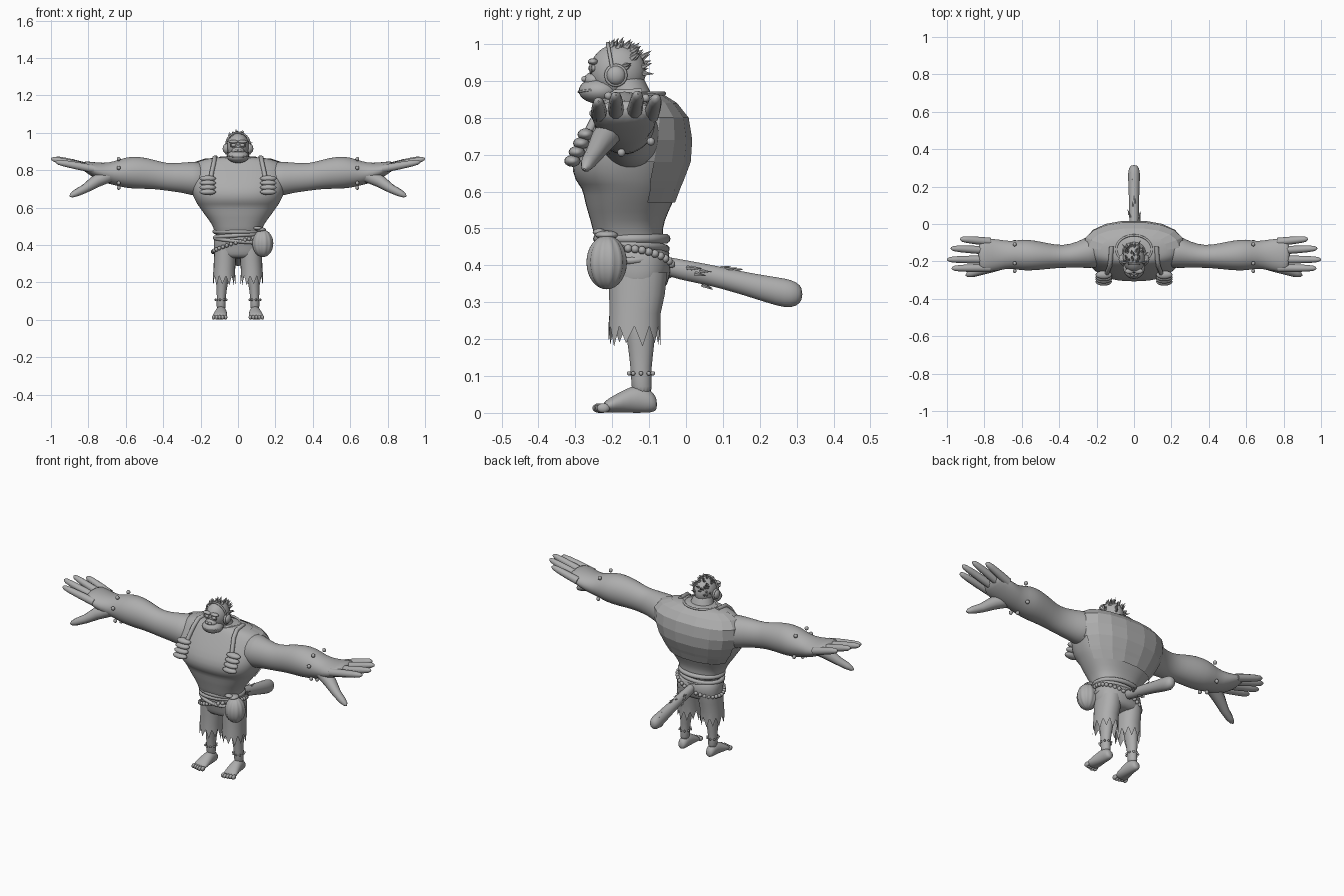
import bpy, bmesh, math, random
from mathutils import Vector, Matrix

random.seed(4)
cube = bpy.data.objects.get("Cube")
if cube:
    bpy.data.objects.remove(cube)

grey = bpy.data.materials.new("plain_grey")
grey.use_nodes = True
COLOUR = (0.42, 0.42, 0.42, 1)
grey.diffuse_color = COLOUR
grey.node_tree.nodes["Principled BSDF"].inputs["Base Color"].default_value = COLOUR


def place(name, data, mirror=False, subsurf=0):
    ob = bpy.data.objects.new(name, data)
    bpy.context.collection.objects.link(ob)
    data.materials.append(grey)
    if mirror:
        ob.modifiers.new("mirror", "MIRROR")
    if subsurf:
        ob.modifiers.new("subdivide", "SUBSURF").levels = subsurf
        ob.modifiers["subdivide"].render_levels = subsurf
    return ob


def finish(name, bm, mirror=False, subsurf=0, smooth=True):
    bmesh.ops.recalc_face_normals(bm, faces=bm.faces)
    for f in bm.faces:
        f.smooth = smooth
    me = bpy.data.meshes.new(name)
    bm.to_mesh(me)
    bm.free()
    return place(name, me, mirror, subsurf)


def loft(axis, rings, segs=20, power=2.0, caps=True, zigzag=0.0):
    """Skin superellipse rings (x, y, z, radius_a, radius_b) lying across an axis."""
    a, b = {"X": ((0, 1, 0), (0, 0, 1)), "Y": ((1, 0, 0), (0, 0, 1)),
            "Z": ((1, 0, 0), (0, 1, 0))}[axis]
    bm, loops = bmesh.new(), []
    for n, (x, y, z, ra, rb) in enumerate(rings):
        loop = []
        for i in range(segs):
            t = math.tau * i / segs
            c, s = math.cos(t), math.sin(t)
            u = math.copysign(abs(c) ** (2 / power), c) * ra
            v = math.copysign(abs(s) ** (2 / power), s) * rb
            p = Vector((x, y, z)) + Vector(a) * u + Vector(b) * v
            if n == len(rings) - 1 and i % 2:
                p.z -= zigzag * random.uniform(0.6, 1)
            loop.append(bm.verts.new(p))
        loops.append(loop)
    for lo, hi in zip(loops, loops[1:]):
        for i in range(segs):
            j = (i + 1) % segs
            bm.faces.new((lo[i], lo[j], hi[j], hi[i]))
    if caps:
        bm.faces.new(loops[0])
        bm.faces.new(loops[-1])
    return bm


def blobs(name, items, mirror=False, detail=16):
    """Ellipsoids given as (centre, radii)."""
    bm = bmesh.new()
    for centre, radii in items:
        m = Matrix.Translation(centre) @ Matrix.Diagonal((*radii, 1))
        bmesh.ops.create_uvsphere(bm, u_segments=detail, v_segments=detail // 2 + 2,
                                  radius=1, matrix=m)
    return finish(name, bm, mirror)


def spikes(name, items):
    """Thin cones given as (base, tip, radius)."""
    bm = bmesh.new()
    for base, tip, r in items:
        base, d = Vector(base), Vector(tip) - Vector(base)
        m = Matrix.Translation(base + d / 2) @ d.to_track_quat("Z", "Y").to_matrix().to_4x4()
        bmesh.ops.create_cone(bm, cap_ends=True, segments=5, radius1=r, radius2=0,
                              depth=d.length, matrix=m)
    return finish(name, bm, smooth=False)


def path(name, pts, mirror=False, closed=False):
    """Round tube through (x, y, z, radius) points."""
    cu = bpy.data.curves.new(name, "CURVE")
    cu.dimensions = "3D"
    cu.bevel_depth, cu.bevel_resolution, cu.use_fill_caps = 1, 3, True
    sp = cu.splines.new("POLY")
    sp.points.add(len(pts) - 1)
    for q, (x, y, z, r) in zip(sp.points, pts):
        q.co, q.radius = (x, y, z, 1), r
    sp.use_cyclic_u = closed
    return place(name, cu, mirror)


def ellipse(cx, cy, z, rx, ry, count, tilt_x=0.0, tilt_y=0.0):
    pts = []
    for i in range(count):
        t = math.tau * i / count
        c, s = math.cos(t), math.sin(t)
        pts.append((cx + rx * c, cy + ry * s, z + tilt_x * c + tilt_y * s))
    return pts


# Torso: (height, front, back, half width)
trunk = [(.42, -.225, -.05, .12), (.48, -.25, -.065, .125), (.52, -.258, -.06, .145),
         (.57, -.275, -.035, .185), (.61, -.28, -.02, .212), (.628, -.302, -.012, .225),
         (.68, -.314, .008, .25), (.74, -.285, .012, .268), (.80, -.25, .002, .265),
         (.84, -.225, -.03, .235), (.862, -.21, -.065, .17), (.872, -.19, -.09, .09)]
rings = [(0, (f + b) / 2, z, w, (b - f) / 2) for z, f, b, w in trunk]
finish("torso", loft("Z", rings, 32, 2.4), subsurf=1)

# Faceted vest back, open at the front
shell = loft("Z", [(x, y, z, a + .007, b + .007) for x, y, z, a, b in rings[3:11]],
             18, 2.3, caps=False)
bmesh.ops.delete(shell, geom=[f for f in shell.faces
                              if f.calc_center_median().y < -.12], context="FACES")
finish("vest_back", shell, smooth=False)

# Vest straps and the ridged tufts on the chest
path("vest_strap", [(.12, -.12, .868, .012), (.125, -.19, .866, .012),
                    (.13, -.225, .835, .012), (.14, -.25, .79, .012),
                    (.15, -.28, .73, .012)], True)
blobs("chest_tuft", [((.162, -.272 - .012 * i, .755 - .024 * i), (.044, .022, .016))
                     for i in range(4)], True)
path("collar", [(*p, .006) for p in ellipse(0, -.135, .866, .095, .075, 28)], closed=True)

# Arms with flattened palms
finish("arm", loft("X", [(.16, -.14, .75, .10, .10), (.25, -.15, .755, .085, .09),
                         (.30, -.165, .76, .07, .081), (.38, -.175, .762, .059, .073),
                         (.45, -.172, .778, .068, .079), (.53, -.168, .787, .081, .088),
                         (.60, -.165, .787, .086, .084), (.66, -.165, .783, .071, .064),
                         (.72, -.165, .785, .084, .052), (.79, -.168, .808, .092, .038),
                         (.835, -.166, .825, .08, .024)]), True, 1)

# Fingers: base y, tip y, tip x, tip z
for n, (y0, y1, x1, z1) in enumerate([(-.095, -.08, .93, .855), (-.142, -.13, .98, .865),
                                      (-.19, -.19, 1, .862), (-.235, -.237, .975, .845)]):
    base, tip = Vector((.77, y0, .806)), Vector((x1, y1, z1))
    path("finger_%d" % (n + 1),
         [(*base.lerp(tip, k), r) for k, r in
          ((0, .022), (.4, .021), (.75, .018), (.92, .014), (.98, .008), (1, .002))], True)
path("thumb", [(.69, -.2, .772, .038), (.76, -.225, .74, .034), (.82, -.25, .70, .024),
               (.865, -.265, .678, .02), (.89, -.272, .665, .013), (.9, -.275, .66, .003)], True)
blobs("wrist_beads", [((.638, -.165 + .09 * math.cos(t), .788 + .083 * math.sin(t)), (.011,) * 3)
                      for t in (.9, 2.1, 2.85, 3.9, 4.6, 5.6)], True, 10)

# Trousers with ragged hems
finish("hips", loft("Z", [(0, -.15, .465, .124, .09), (0, -.135, .42, .13, .094),
                          (0, -.13, .385, .131, .09), (0, -.131, .35, .127, .082),
                          (0, -.131, .325, .11, .068)], 28, 2.4), subsurf=1)
finish("trouser_leg", loft("Z", [(.068, -.13, .38, .058, .08), (.07, -.133, .32, .059, .076),
                                 (.073, -.138, .27, .058, .07), (.074, -.14, .235, .06, .071)],
                           22, 2.2, caps=False, zigzag=.065), True)

# Shins, feet and toes
finish("shin", loft("Z", [(.09, -.118, .04, .026, .03), (.09, -.122, .10, .024, .027),
                          (.088, -.122, .15, .026, .032), (.084, -.122, .21, .034, .04),
                          (.078, -.13, .29, .042, .05)], 16), True, 1)
finish("foot", loft("Y", [(.09, -.078, .022, .014, .014), (.09, -.09, .03, .026, .03),
                          (.09, -.13, .04, .029, .041), (.093, -.17, .031, .036, .031),
                          (.097, -.21, .02, .041, .02), (.098, -.226, .014, .035, .012)],
                    16), True, 1)
blobs("toes", [((.066 + .016 * i, -.236 + .004 * abs(i - 1), .013), (.0095, .018, .013))
               for i in range(5)], True, 10)
blobs("ankle_beads", [(p, (.006,) * 3) for p in ellipse(.09, -.122, .107, .03, .033, 9)], True, 8)

# Rolled waistband, sashes and bead string
for n, (z, r, tx, ty) in enumerate([(.472, .013, 0, 0), (.448, .011, .008, -.004),
                                    (.425, .010, -.012, .006)]):
    path("sash_%d" % (n + 1),
         [(*p, r) for p in ellipse(0, -.147, z, .124, .092, 36, tx, ty)], closed=True)
blobs("bead_string", [(p, (.011,) * 3) for p in
                      ellipse(0, -.138, .404, .135, .102, 34, .04, -.012)], detail=10)

# Ribbed bundle at the left hip with its knot
ribs = bmesh.new()
bmesh.ops.create_uvsphere(ribs, u_segments=48, v_segments=16, radius=1)
for v in ribs.verts:
    swell = .93 + .07 * abs(math.sin(6 * math.atan2(v.co.y, v.co.x))) ** .6
    v.co = Vector((.133 + .057 * v.co.x * swell, -.215 + .056 * v.co.y * swell,
                   .408 + .073 * v.co.z))
finish("hip_bundle", ribs)
blobs("bundle_knot", [((.12, -.215, .482), (.03, .032, .012)),
                      ((.105, -.235, .49), (.022, .018, .01))])

# Club-shaped tail with tufts
finish("tail", loft("Y", [(0, -.08, .405, .024, .026), (0, -.02, .389, .025, .028),
                          (0, .06, .375, .026, .029), (0, .14, .355, .028, .031),
                          (0, .22, .335, .031, .037), (0, .27, .324, .033, .041),
                          (0, .30, .322, .028, .034), (0, .316, .322, .013, .016)],
                    18), subsurf=1)
tufts = []
for i in range(14):
    y, t = random.uniform(0, .26), random.uniform(0, math.tau)
    z = .386 - .24 * y
    ring = Vector((.027 * math.cos(t), 0, .029 * math.sin(t)))
    root = Vector((0, y, z)) + ring
    tufts.append((root, root + ring * .35 + Vector((0, .03, -.004)), .007))
spikes("tail_tufts", tufts)

# Head, muzzle and face
finish("neck", loft("Z", [(0, -.14, .83, .085, .065), (0, -.15, .868, .062, .055),
                          (0, -.165, .90, .055, .055), (0, -.175, .93, .05, .05)]), subsurf=1)
blobs("cranium", [((0, -.185, .925), (.06, .076, .075))], detail=28)
blobs("muzzle", [((0, -.235, .873), (.058, .056, .035)),
                 ((0, -.248, .902), (.034, .03, .022))], detail=24)
blobs("brow", [((.024, -.252, .952), (.026, .014, .009))], True)
blobs("eye", [((.023, -.253, .934), (.014, .012, .01))], True)
blobs("nostril_bump", [((.01, -.275, .905), (.01, .009, .008))], True, 10)
path("eye_rim", [(.023 + .018 * math.cos(i * .524), -.258, .935 + .014 * math.sin(i * .524), .003)
                 for i in range(12)], True, True)
path("lip", [(.056 * math.sin(t), -.235 - .056 * math.cos(t), .87 + .006 * math.sin(t) ** 2, .003)
             for t in (i * .2 for i in range(-6, 7))])

# Ear cups and headband
blobs("ear_cup", [((.064, -.19, .915), (.018, .026, .026))], True)
path("ear_cup_rim", [(.062, y, z, .006) for y, z in
                     ((-.19 + .026 * math.cos(i * .393), .915 + .026 * math.sin(i * .393))
                      for i in range(16))], True, True)
path("headband", [(.064 * math.cos(t), -.2 - .012 * math.sin(t), .935 + .066 * math.sin(t), .005)
                  for t in (i * math.pi / 16 for i in range(17))])

# Shaggy hair over the crown and nape
hair = []
for i in range(75):
    t, up = random.uniform(-.9, math.pi + .9), random.uniform(-.1, 1)
    side = math.sqrt(max(0, 1 - up * up))
    if up < .65 and math.sin(t) < .25:
        continue
    n = Vector((math.cos(t) * side, math.sin(t) * side, up))
    root = Vector((0, -.185, .925)) + Vector((n.x * .057, n.y * .072, n.z * .071))
    sweep = Vector((random.uniform(-.008, .008), .012, random.uniform(0, .01)))
    hair.append((root, root + n * random.uniform(.012, .024) + sweep, .008))
spikes("hair", hair)
